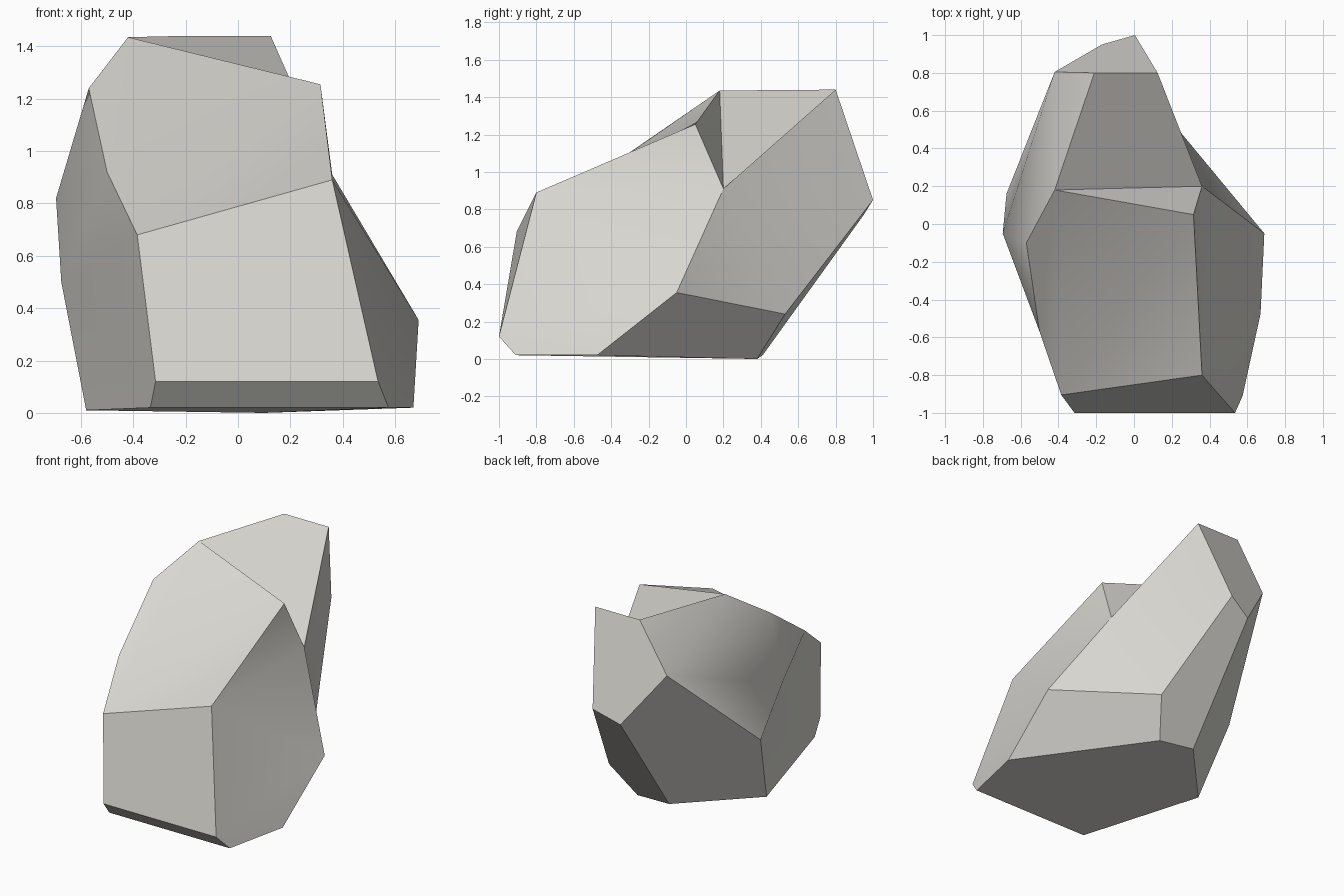
import bpy
import bmesh
from math import radians

default_cube = bpy.data.objects.get("Cube")
if default_cube:
    bpy.data.objects.remove(default_cube, do_unlink=True)

# Stone colour
stone = bpy.data.materials.new("pale_grey_stone")
stone.use_nodes = True
colour = (0.69, 0.68, 0.64, 1.0)
stone.diffuse_color = colour
stone.node_tree.nodes["Principled BSDF"].inputs["Base Color"].default_value = colour

# Corners of the chiselled boulder, one letter each
corners = {
    # sloping top and its right-hand rim
    "a": (-.42, .18, 1.435), "b": (.315, .05, 1.255),
    "c": (.36, -.8, .89), "d": (-.385, -.905, .68),
    "t": (-.5, -.57, .92), "u": (-.57, -.1, 1.24),
    # front foot
    "e": (.535, -1, .12), "f": (-.315, -1, .12),
    "g": (.575, -.91, .02), "h": (-.335, -.91, .02),
    # bulge on the left-hand and right-hand flanks
    "i": (.69, -.05, .355), "j": (.67, -.475, .02),
    "s": (-.695, -.05, .82), "r": (-.675, .16, .5),
    # rear crest and overhang
    "k": (.36, .2, .91), "l": (.125, .8, 1.44),
    "m": (-.21, .8, 1.44), "n": (.005, 1, .85),
    "p": (-.42, .805, 1.115), "q": (-.17, .95, .77),
    # rear foot
    "o": (.21, .53, .24), "v": (.1, .38, 0),
    "w": (-.16, .41, .02), "x": (-.58, -.04, .01),
}

# Facets, each spelled by the corners around it
facets = {
    "top_front": "bcd",
    "top_rear": "bdtua",
    "front": "dcef",
    "front_bevel": "fegh",
    "base": "hgjvwx",
    "notch": "bak",
    "crest": "klma",
    "flank_upper": "cbk",
    "flank_middle": "cki",
    "flank_lower": "cijge",
    "flank_overhang": "klno",
    "flank_rear": "koi",
    "flank_under": "iovj",
    "back_top": "lmpqn",
    "back_lower": "prxwq",
    "back_under": "nqwvo",
    "side_crest": "map",
    "side_shoulder": "aup",
    "side_bulge_upper": "pus",
    "side_bulge_rear": "psr",
    "side_rim": "uts",
    "side_bulge_front": "trs",
    "side_front": "tdfhxr",
}

bm = bmesh.new()
points = {letter: bm.verts.new(position) for letter, position in corners.items()}
for outline in facets.values():
    bm.faces.new([points[letter] for letter in outline])
bmesh.ops.recalc_face_normals(bm, faces=bm.faces)

mesh = bpy.data.meshes.new("boulder")
bm.to_mesh(mesh)
bm.free()
mesh.materials.append(stone)

boulder = bpy.data.objects.new("boulder", mesh)
bpy.context.collection.objects.link(boulder)

# Soft shading on shallow bends, crisp edges between facets
bpy.ops.object.select_all(action="DESELECT")
boulder.select_set(True)
bpy.context.view_layer.objects.active = boulder
bpy.ops.object.shade_smooth_by_angle(angle=radians(36))
